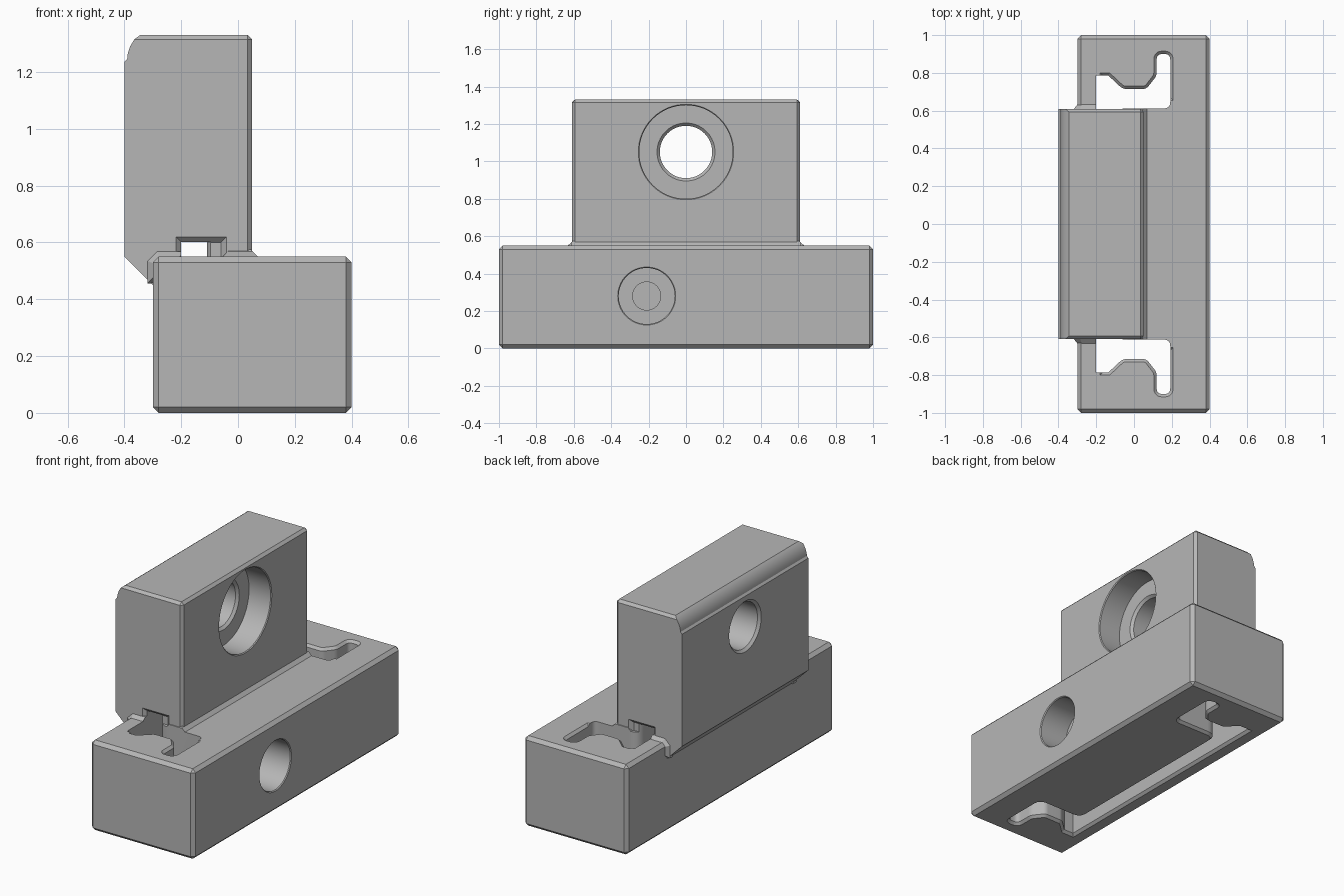
import bpy, bmesh, math
from mathutils import Vector

if "Cube" in bpy.data.objects:
    bpy.data.objects.remove(bpy.data.objects["Cube"])

HALF = 0.61   # half length of the upright
AXES = {"x": lambda u, v, w: (w, u, v),
        "y": lambda u, v, w: (u, w, v),
        "z": lambda u, v, w: (u, v, w)}

grey = bpy.data.materials.new("machined_grey")
grey.use_nodes = True
grey.diffuse_color = (0.47, 0.47, 0.47, 1)
grey.node_tree.nodes["Principled BSDF"].inputs["Base Color"].default_value = (0.47, 0.47, 0.47, 1)


def offset(pts, d):
    """Grow a closed outline by d with mitred corners."""
    n = len(pts)
    area = sum(pts[i - 1][0] * pts[i][1] - pts[i][0] * pts[i - 1][1] for i in range(n))
    s = 1 if area > 0 else -1
    out = []
    for i in range(n):
        a, b, c = (Vector(pts[j % n]) for j in (i - 1, i, i + 1))
        e, f = (b - a).normalized(), (c - b).normalized()
        n1, n2 = Vector((e.y, -e.x)) * s, Vector((f.y, -f.x)) * s
        out.append(b + (n1 + n2) * d / (1 + n1.dot(n2)))
    return out


def rounded(corners):
    """Turn (u, v, radius) corners into an outline with curved corners."""
    out, n = [], len(corners)
    for i, (u, v, r) in enumerate(corners):
        p = Vector((u, v))
        if not r:
            out.append(p)
            continue
        a = p + (Vector(corners[i - 1][:2]) - p).normalized() * r
        b = p + (Vector(corners[(i + 1) % n][:2]) - p).normalized() * r
        for k in range(9):
            t = k / 8
            out.append(a * (1 - t) ** 2 + p * 2 * t * (1 - t) + b * t ** 2)
    return out


def circle(u, v, r, n=64):
    return [(u + r * math.cos(2 * math.pi * i / n), v + r * math.sin(2 * math.pi * i / n)) for i in range(n)]


def box(u0, u1, v0, v1):
    return [(u0, v0), (u1, v0), (u1, v1), (u0, v1)]


def loft(name, pts, layers, axis, bevel=0, rule=lambda e: True):
    """Solid through (position, offset) layers of one outline."""
    bm = bmesh.new()
    rings = [[bm.verts.new(AXES[axis](p[0], p[1], w)) for p in offset(pts, d)] for w, d in layers]
    for lo, hi in zip(rings, rings[1:]):
        for i in range(len(pts)):
            bm.faces.new((lo[i - 1], lo[i], hi[i], hi[i - 1]))
    bm.faces.new(rings[0])
    bm.faces.new(rings[-1])
    bmesh.ops.recalc_face_normals(bm, faces=bm.faces[:])
    if bevel:
        bmesh.ops.bevel(bm, geom=[e for e in bm.edges if rule(e)], offset=bevel,
                        offset_type="OFFSET", segments=1, profile=0.5, affect="EDGES")
    mesh = bpy.data.meshes.new(name)
    bm.to_mesh(mesh)
    bm.free()
    mesh.materials.append(grey)
    ob = bpy.data.objects.new(name, mesh)
    bpy.context.scene.collection.objects.link(ob)
    return ob


def volume(mesh):
    bm = bmesh.new()
    bm.from_mesh(mesh)
    v = bm.calc_volume(signed=True)
    bm.free()
    return v


def combine(target, tool, operation):
    """Apply a boolean with the first solver that gives a sound solid."""
    least = volume(target.data) * (0.99 if operation == "UNION" else 0.75)
    joined = False
    for solver in ("MANIFOLD", "EXACT", "FLOAT"):
        mod = target.modifiers.new("join", "BOOLEAN")
        mod.operation, mod.solver, mod.object = operation, solver, tool
        done = target.evaluated_get(bpy.context.evaluated_depsgraph_get())
        mesh = bpy.data.meshes.new_from_object(done)
        target.modifiers.clear()
        if volume(mesh) > least:
            target.data = mesh
            joined = True
            break
    if joined or operation == "DIFFERENCE":
        bpy.data.objects.remove(tool)


# Base block with chamfered edges
mount = loft("clamp_mount", box(-0.3, 0.4, -1, 1), [(0, 0), (0.55, 0)], "z", 0.02)


# Upright plate: rounded back top edge, hooked lower lip
def upright_edge(e):
    a, b = (v.co for v in e.verts)
    top_end = min(a.z, b.z) > 1.32 and abs(a.y - b.y) < 0.01
    return top_end or min(a.x, b.x) > 0.04 and max(a.z, b.z) > 1


side = [(0.05, 0.445), (0.05, 1.33), (-0.345, 1.33), (-0.365, 1.315), (-0.38, 1.29), (-0.388, 1.265),
        (-0.39, 1.247), (-0.4, 1.235), (-0.4, 0.55), (-0.295, 0.445)]
upright = loft("upright", side, [(-HALF, 0), (HALF, 0)], "y", 0.016, upright_edge)

# Chamfered mouths of the tunnel below the upright
for s in (-1, 1):
    mouth = loft("mouth", box(-0.199, -0.06, 0.5, 0.6),
                 [(s * (HALF - 0.02), 0), (s * (HALF + 0.02), 0.04)], "y")
    combine(upright, mouth, "DIFFERENCE")
combine(mount, upright, "UNION")

# Sloped fillets where the upright meets the base
skirt = loft("front_fillet", box(-0.03, 0.045, 0.005 - HALF, HALF - 0.005),
             [(0.53, 0.045), (0.575, 0)], "z")
combine(mount, skirt, "UNION")
arm_end = [(-0.295, 0.48), (-0.295, 0.525), (-0.275, 0.545), (-0.21, 0.545), (-0.21, 0.48)]
for s in (-1, 1):
    fillet = loft("arm_fillet", arm_end,
                  [(s * (HALF - 0.03), 0.024), (s * (HALF - 0.001), 0.024), (s * (HALF + 0.028), 0)], "y")
    combine(mount, fillet, "UNION")

# Flexure slot: C-shaped, open at the bottom, roofed by the upright
far_wall = [(-0.135, 0.785, 0), (-0.06, 0.715, 0.02), (0.065, 0.715, 0.02), (0.12, 0.785, 0.02),
            (0.12, 0.9, 0.03), (0.192, 0.9, 0.03)]
half = [(-0.2, 0.785, 0)] + far_wall + [(0.192, HALF + 0.002, 0.035), (-0.11, HALF + 0.002, 0.07)]
outline = rounded(half + [(x, -y, r) for x, y, r in reversed(half)])
slot = loft("slot", outline, [(-0.01, 0.025), (0.015, 0), (0.601, 0)], "z")
combine(mount, slot, "DIFFERENCE")

# Chamfered top rims at both slot ends
for s in (-1, 1):
    rim = rounded([(x, s * y, r) for x, y, r in
                   [(-0.165, 0.67, 0), (-0.165, 0.785, 0)] + far_wall + [(0.192, 0.67, 0)]])
    combine(mount, loft("rim", rim, [(0.535, 0), (0.56, 0.025)], "z"), "DIFFERENCE")

# Bores: stepped hole in the upright, screw hole in the base
bores = [(0, 1.05, 0.25, [(-0.1, 0), (0.045, 0), (0.07, 0.025)]),
         (0, 1.05, 0.14, [(-0.42, 0.035), (-0.385, 0), (-0.115, 0), (-0.08, 0.035)]),
         (-0.21, 0.28, 0.15, [(0.21, 0), (0.395, 0), (0.42, 0.025)]),
         (-0.21, 0.28, 0.075, [(-0.25, 0), (0.3, 0)])]
for y, z, r, layers in bores:
    combine(mount, loft("bore", circle(y, z, r), layers, "x"), "DIFFERENCE")

# Smooth bores, crisp edges
bpy.ops.object.select_all(action="DESELECT")
mount.select_set(True)
bpy.context.view_layer.objects.active = mount
bpy.ops.object.shade_smooth_by_angle(angle=math.radians(25))
